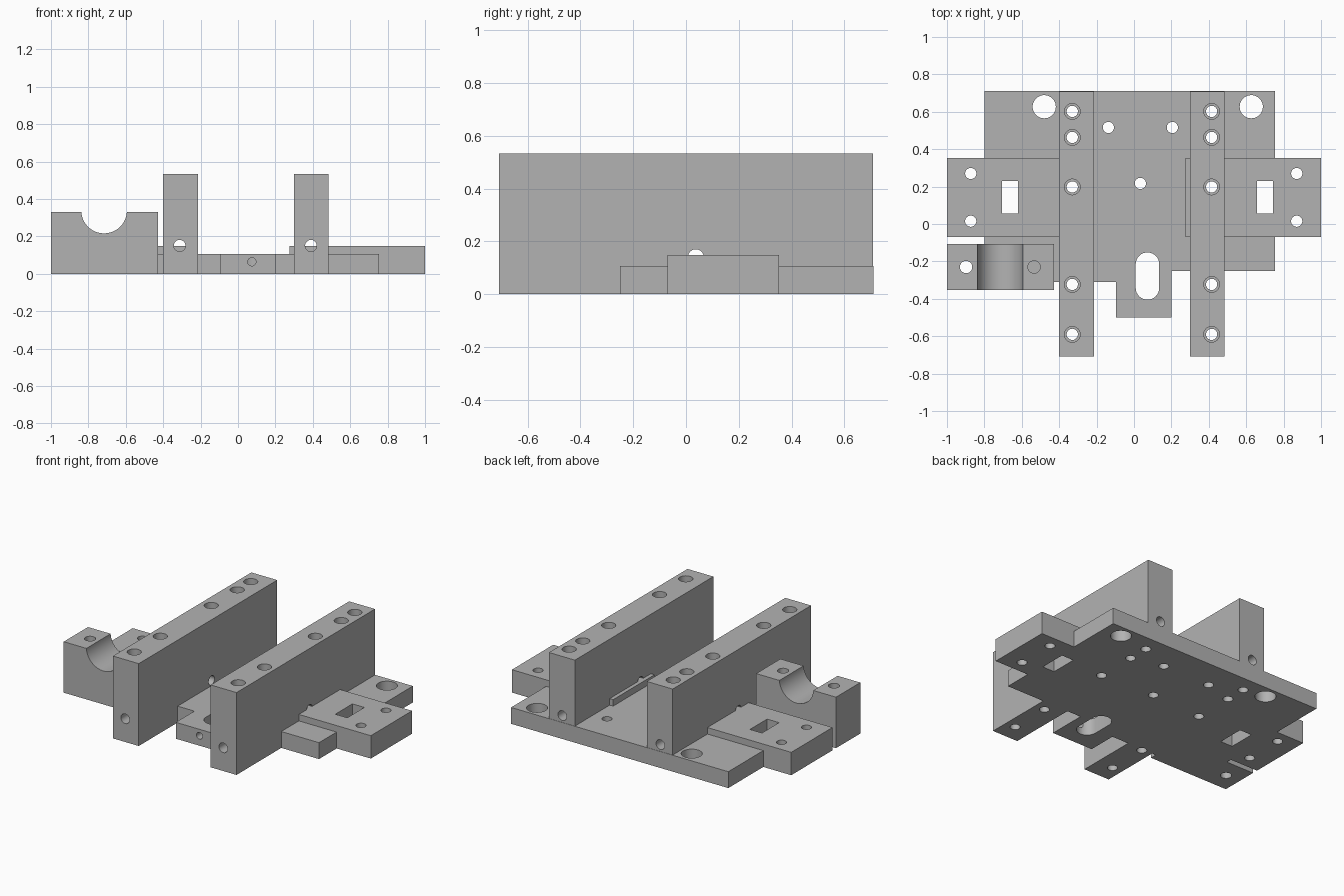
import bpy, bmesh, math
from mathutils import Matrix, Vector

cube = bpy.data.objects.get("Cube")
if cube:
    bpy.data.objects.remove(cube, do_unlink=True)

GREY = bpy.data.materials.new("machined_grey")
GREY.use_nodes = True
GREY.diffuse_color = (0.45, 0.45, 0.45, 1)
GREY.node_tree.nodes["Principled BSDF"].inputs["Base Color"].default_value = (0.45, 0.45, 0.45, 1)

PLATE_T, BRACKET_T, RAIL_H, BLOCK_H = 0.106, 0.148, 0.533, 0.33


def add_prism(bm, outline, z0, z1):
    """Extrude a counter-clockwise plan outline from z0 to z1."""
    face = bm.faces.new([bm.verts.new((x, y, z0)) for x, y in outline])
    top = bmesh.ops.extrude_face_region(bm, geom=[face])["geom"]
    moved = [v for v in top if isinstance(v, bmesh.types.BMVert)]
    bmesh.ops.translate(bm, verts=moved, vec=(0, 0, z1 - z0))


def add_box(bm, x0, x1, y0, y1, z0, z1):
    add_prism(bm, [(x0, y0), (x1, y0), (x1, y1), (x0, y1)], z0, z1)


def add_rod(bm, start, end, radius, sides=40):
    start, end = Vector(start), Vector(end)
    axis = end - start
    turn = axis.to_track_quat('Z', 'Y').to_matrix().to_4x4()
    bmesh.ops.create_cone(bm, cap_ends=True, segments=sides, radius1=radius, radius2=radius,
                          depth=axis.length, matrix=Matrix.Translation((start + end) / 2) @ turn)


def finish(name, bm):
    bmesh.ops.recalc_face_normals(bm, faces=bm.faces)
    mesh = bpy.data.meshes.new(name)
    bm.to_mesh(mesh)
    bm.free()
    mesh.materials.append(GREY)
    obj = bpy.data.objects.new(name, mesh)
    bpy.context.collection.objects.link(obj)
    return obj


def cut(part, *cutters):
    bpy.context.view_layer.objects.active = part
    for cutter in cutters:
        mod = part.modifiers.new("cut", 'BOOLEAN')
        mod.operation, mod.solver, mod.object = 'DIFFERENCE', 'EXACT', cutter
        bpy.ops.object.modifier_apply(modifier=mod.name)


# Base plate with its front tongue
bm = bmesh.new()
add_prism(bm, [(-0.8, -0.31), (-0.095, -0.31), (-0.095, -0.5), (0.2, -0.5),
               (0.2, -0.25), (0.755, -0.25), (0.755, 0.71), (-0.8, 0.71)], 0, PLATE_T)
base_plate = finish("base_plate", bm)

# Side brackets
brackets = []
for name, x0, x1 in (("right_bracket", -1, -0.275), ("left_bracket", 0.275, 1)):
    bm = bmesh.new()
    add_box(bm, x0, x1, -0.07, 0.352, 0, BRACKET_T)
    brackets.append(finish(name, bm))

# Tall rails
rails = []
for name, x0 in (("right_rail", -0.4), ("left_rail", 0.3)):
    bm = bmesh.new()
    add_box(bm, x0, x0 + 0.185, -0.708, 0.708, 0, RAIL_H)
    rails.append(finish(name, bm))

# Saddle block
bm = bmesh.new()
add_box(bm, -1, -0.428, -0.354, -0.106, 0, BLOCK_H)
saddle_block = finish("saddle_block", bm)

# Vertical through holes: rail bolts, plate holes, bracket holes and windows
RAIL_BOLTS = [(x, y) for x in (-0.33, 0.415) for y in (0.602, 0.463, 0.198, -0.323, -0.59)]
holes = [(x, y, 0.03) for x, y in RAIL_BOLTS]
holes += [(x, 0.627, 0.062) for x in (-0.48, 0.627)]
holes += [(-0.137, 0.516, 0.03), (0.205, 0.516, 0.03), (0.034, 0.217, 0.03)]
holes += [(x, y, 0.03) for x in (-0.873, 0.87) for y in (0.27, 0.015)]
bm = bmesh.new()
for x, y, r in holes:
    add_rod(bm, (x, y, -0.1), (x, y, 0.7), r)
for x in (-0.705, 0.658):
    add_box(bm, x, x + 0.086, 0.055, 0.23, -0.1, 0.7)
through_holes = finish("through_hole_cutter", bm)

# Rounded slot and end hole in the tongue
bm = bmesh.new()
slot = []
for i in range(34):
    a = math.pi * (i if i < 17 else i - 1) / 16
    cy = -0.215 if i < 17 else -0.342
    slot.append((0.072 + 0.063 * math.cos(a), cy + 0.063 * math.sin(a)))
add_prism(bm, slot, -0.1, 0.3)
slot_cutter = finish("slot_cutter", bm)
bm = bmesh.new()
add_rod(bm, (0.074, -0.6, 0.064), (0.074, -0.3, 0.064), 0.022)
tongue_hole = finish("tongue_hole_cutter", bm)

# Counterbores, lengthwise bores and cross bore of the rails
bm = bmesh.new()
for x, y in RAIL_BOLTS:
    add_rod(bm, (x, y, RAIL_H - 0.05), (x, y, 0.7), 0.042)
counterbores = finish("counterbore_cutter", bm)
bm = bmesh.new()
for x in (-0.312, 0.39):
    add_rod(bm, (x, -0.9, 0.15), (x, 0.9, 0.15), 0.031)
long_bores = finish("long_bore_cutter", bm)
bm = bmesh.new()
add_rod(bm, (-0.6, 0.037, 0.14), (0.7, 0.037, 0.14), 0.03)
cross_bore = finish("cross_bore_cutter", bm)

# Saddle groove and bolt holes
bm = bmesh.new()
add_rod(bm, (-0.716, -0.6, 0.338), (-0.716, 0.1, 0.338), 0.122, 64)
groove = finish("groove_cutter", bm)
bm = bmesh.new()
add_rod(bm, (-0.898, -0.23, -0.1), (-0.898, -0.23, 0.6), 0.033)
add_rod(bm, (-0.534, -0.23, PLATE_T), (-0.534, -0.23, 0.6), 0.033)
saddle_holes = finish("saddle_hole_cutter", bm)

cut(base_plate, through_holes, slot_cutter, tongue_hole)
for bracket in brackets:
    cut(bracket, through_holes)
for rail in rails:
    cut(rail, through_holes, counterbores, long_bores, cross_bore)
cut(saddle_block, groove, saddle_holes)

for cutter in (through_holes, slot_cutter, tongue_hole, counterbores,
               long_bores, cross_bore, groove, saddle_holes):
    bpy.data.objects.remove(cutter, do_unlink=True)

# Smooth the bores, keep machined edges crisp
bpy.ops.object.select_all(action='DESELECT')
for part in [base_plate, saddle_block] + brackets + rails:
    part.select_set(True)
bpy.context.view_layer.objects.active = base_plate
bpy.ops.object.shade_smooth_by_angle(angle=math.radians(30))
